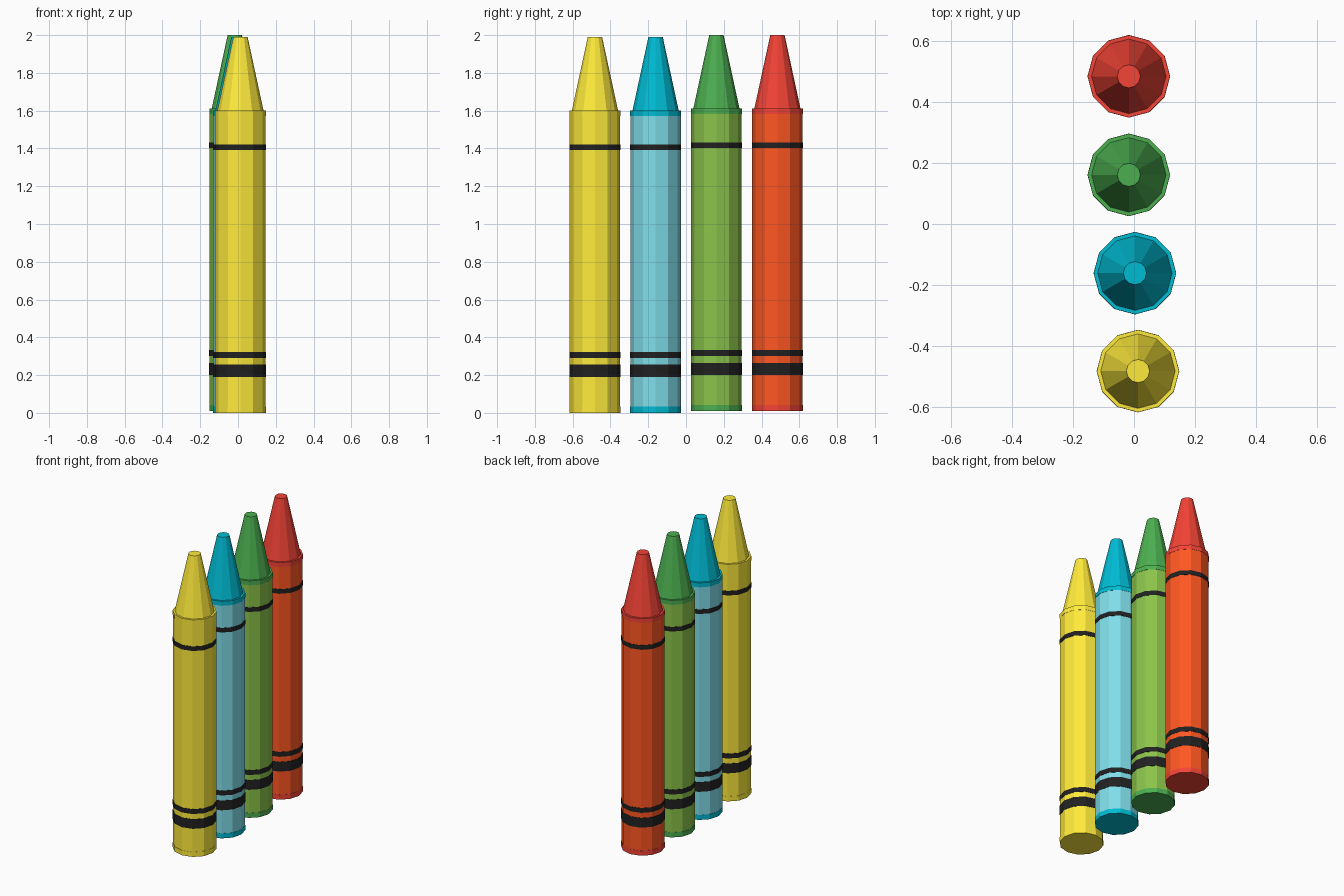
import bpy, bmesh, math

if "Cube" in bpy.data.objects:
    bpy.data.objects.remove(bpy.data.objects["Cube"])

SIDES = 12
WAX_R, WRAP_R, BAND_R = 0.135, 0.1335, 0.1355


def material(name, hex_code):
    def lin(c):
        return c / 12.92 if c <= 0.04045 else ((c + 0.055) / 1.055) ** 2.4
    m = bpy.data.materials.new(name)
    m.diffuse_color = [lin(int(hex_code[i:i + 2], 16) / 255) for i in (0, 2, 4)] + [1]
    m.use_nodes = True
    m.node_tree.nodes["Principled BSDF"].inputs["Base Color"].default_value = m.diffuse_color
    return m


def lathe(name, profile, loc, mat, cap_bottom=False, cap_top=False):
    """Flat-sided revolve of (radius, z) points, listed upwards."""
    bm = bmesh.new()
    rings = []
    for r, z in profile:
        rings.append([bm.verts.new((r * math.cos(2 * math.pi * i / SIDES),
                                    r * math.sin(2 * math.pi * i / SIDES), z))
                      for i in range(SIDES)])
    for a, b in zip(rings, rings[1:]):
        for i in range(SIDES):
            j = (i + 1) % SIDES
            bm.faces.new((a[i], a[j], b[j], b[i]))
    if cap_bottom:
        bm.faces.new(rings[0][::-1])
    if cap_top:
        bm.faces.new(rings[-1])
    me = bpy.data.meshes.new(name)
    bm.to_mesh(me)
    bm.free()
    me.materials.append(mat)
    ob = bpy.data.objects.new(name, me)
    ob.location = loc
    bpy.context.collection.objects.link(ob)
    return ob


black = material("black_band", "212121")

# colour, x, y, z, wax colour, wrapper colour
crayons = [
    ("yellow", 0.013, -0.482, 0.0, "FFEB3B", "FFEB3B"),
    ("cyan", 0.003, -0.161, 0.0, "00BCD4", "80DEEA"),
    ("green", -0.017, 0.161, 0.01, "4CAF50", "8BC34A"),
    ("red", -0.017, 0.484, 0.01, "F44336", "FF5722"),
]

for name, x, y, z, wax_hex, wrap_hex in crayons:
    loc = (x, y, z)
    wax = material(name + "_wax", wax_hex)
    paper = material(name + "_paper", wrap_hex)
    # wax base, paper wrapper and tapered wax tip
    lathe(name + "_wax_base", [(WAX_R, 0), (WAX_R, 0.033), (WRAP_R, 0.033)],
          loc, wax, cap_bottom=True)
    lathe(name + "_wrapper", [(WRAP_R, 0.033), (WRAP_R, 1.572)], loc, paper)
    lathe(name + "_wax_tip", [(WRAP_R, 1.572), (WAX_R, 1.572), (WAX_R, 1.602),
                              (0.122, 1.602), (0.038, 1.99)],
          loc, wax, cap_top=True)
    # printed bands
    for part, lo, hi in (("wide_band", 0.19, 0.255), ("lower_thin_band", 0.29, 0.322),
                         ("upper_thin_band", 1.392, 1.422)):
        lathe(f"{name}_{part}", [(WRAP_R, lo), (BAND_R, lo), (BAND_R, hi), (WRAP_R, hi)],
              loc, black)
